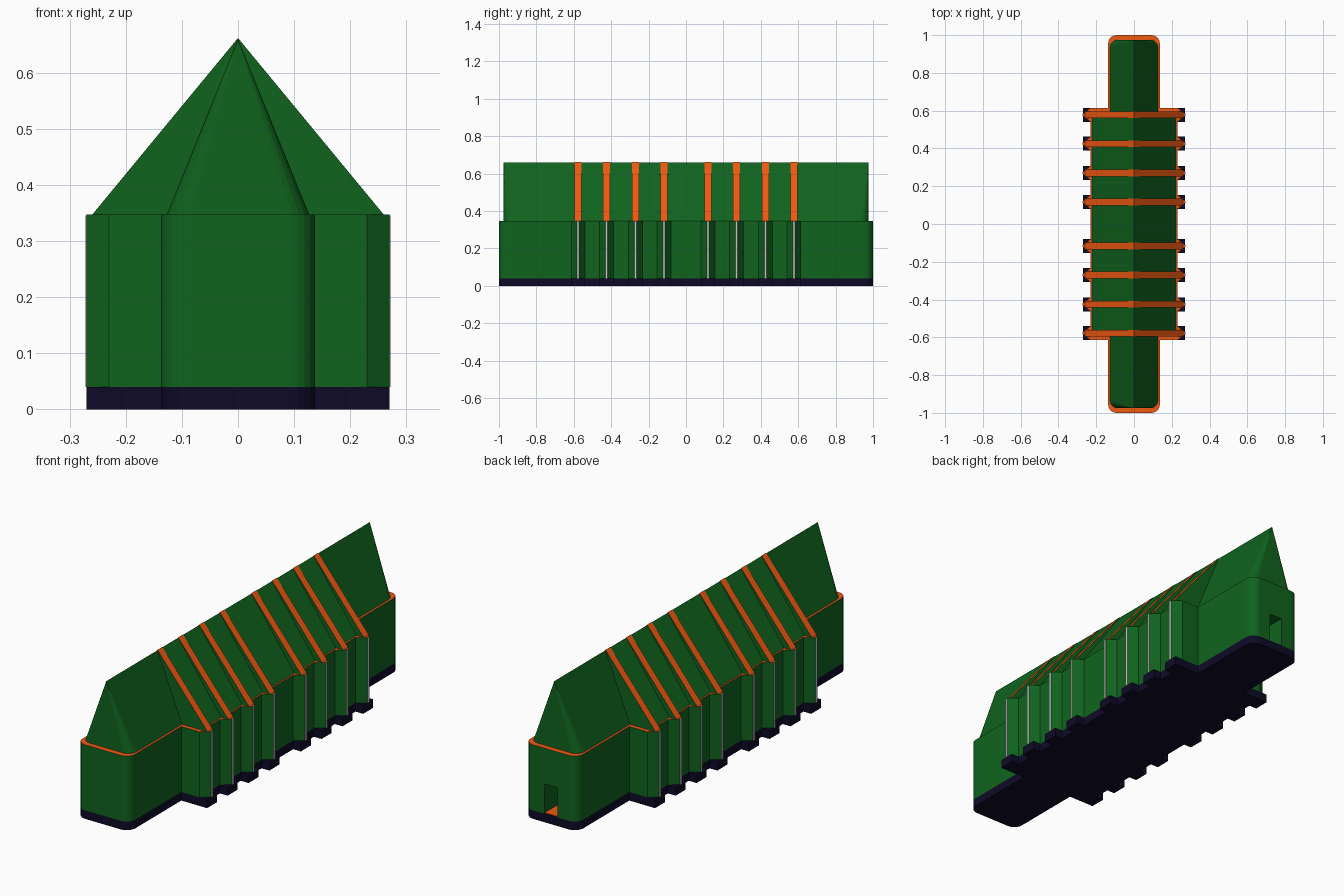
import bpy, bmesh
from math import sin, cos, pi

if "Cube" in bpy.data.objects:
    bpy.data.objects.remove(bpy.data.objects["Cube"])


def material(name, rgb):
    m = bpy.data.materials.new(name)
    m.diffuse_color = (*rgb, 1)
    m.use_nodes = True
    m.node_tree.nodes["Principled BSDF"].inputs["Base Color"].default_value = m.diffuse_color
    return m


GREEN = material("green", (0.005, 0.125, 0.013))
ORANGE = material("orange", (0.88, 0.1, 0.006))
NAVY = material("navy", (0.004, 0.003, 0.02))

BASE, EAVE, RIDGE = 0.04, 0.347, 0.66
WIDE, NARROW, TIP, MID = 0.23, 0.137, 0.27, 0.615
RIBS = [s * y for s in (-1, 1) for y in (0.117, 0.27, 0.425, 0.578)]
RIBS.sort()


def finish(bm, name, mats, rule=None):
    bmesh.ops.recalc_face_normals(bm, faces=bm.faces)
    bm.normal_update()
    if rule:
        for f in bm.faces:
            f.material_index = int(rule(f.normal))
    me = bpy.data.meshes.new(name)
    bm.to_mesh(me)
    bm.free()
    ob = bpy.data.objects.new(name, me)
    bpy.context.collection.objects.link(ob)
    for m in mats:
        me.materials.append(m)
    return ob


def prism(name, outline, z0, z1, mats, rule=None):
    bm = bmesh.new()
    face = bm.faces.new([bm.verts.new((x, y, z0)) for x, y in outline])
    top = bmesh.ops.extrude_face_region(bm, geom=[face])["geom"]
    for v in top:
        if isinstance(v, bmesh.types.BMVert):
            v.co.z = z1
    if face.is_valid and not any(f is face for f in bm.faces if len(f.verts) == len(outline)):
        bm.faces.new(face.verts)
    return finish(bm, name, mats, rule)


def hull(name, points, mats, rule=None):
    bm = bmesh.new()
    for p in points:
        bm.verts.new(p)
    bmesh.ops.convex_hull(bm, input=bm.verts[:])
    return finish(bm, name, mats, rule)


def box(name, x0, x1, y0, y1, z0, z1, mats=()):
    return hull(name, [(x, y, z) for x in (x0, x1) for y in (y0, y1) for z in (z0, z1)], mats)


def end_arc(hw, hl, r, n=5):
    # rounded front right corner, from the front edge to the side
    return [(hw - r + r * sin(i * pi / 2 / n), -hl + r - r * cos(i * pi / 2 / n))
            for i in range(n + 1)]


def plan(tip_half):
    # right half of the footprint, then its mirror image
    arc = end_arc(NARROW, 1, 0.045)
    half = arc + [(NARROW, -MID)]
    for c in RIBS:
        half += [(WIDE, c - 0.037), (TIP, c - tip_half), (TIP, c + tip_half), (WIDE, c + 0.037)]
    half += [(NARROW, MID)] + [(x, -y) for x, y in reversed(arc)]
    return half + [(-x, y) for x, y in reversed(half)]


# plinth and walls; the top ledge of the walls is orange
prism("plinth", plan(0.037), 0, BASE, [NAVY])
walls = prism("walls", plan(0.006), BASE, EAVE, [GREEN, ORANGE], lambda n: n.z > 0.9)

# doorway recess in the back wall
cutter = box("doorway_cutter", -0.034, 0.034, 0.8, 1.1, BASE - 0.02, 0.18, [GREEN])
cutter.hide_render = True
cutter.hide_viewport = True
cut = walls.modifiers.new("doorway", "BOOLEAN")
cut.operation = "DIFFERENCE"
cut.solver = "EXACT"
cut.object = cutter
box("doorway_floor", -0.034, 0.034, 0.9, 0.995, BASE - 0.005, BASE + 0.003, [ORANGE])

# long narrow roof with rounded hips at both ends
corner = end_arc(0.127, 0.975, 0.042)
long_base = [(sx * x, sy * y, EAVE) for x, y in corner for sx in (-1, 1) for sy in (-1, 1)]
hull("long_roof", long_base + [(0, -0.975, RIDGE), (0, 0.975, RIDGE)], [GREEN])


def gable(name, hw, y0, y1, top, mats, rule=None):
    pts = [p for y in (y0, y1) for p in ((-hw, y, EAVE), (hw, y, EAVE), (0, y, top))]
    return hull(name, pts, mats, rule)


# wide middle roof and the raised roof ribs
gable("middle_roof", 0.223, -0.59, 0.59, RIDGE, [GREEN])
for i, c in enumerate(RIBS):
    gable(f"roof_rib_{i}", 0.26, c - 0.018, c + 0.018, RIDGE + 0.002, [GREEN, ORANGE],
          lambda n: n.z > 0.1)
    # pale vertical strips on the tips of the wall ribs
    for side, s in (("right", 1), ("left", -1)):
        box(f"wall_strip_{side}_{i}", s * 0.26, s * 0.2715, c - 0.006, c + 0.006, BASE, EAVE - 0.001)
